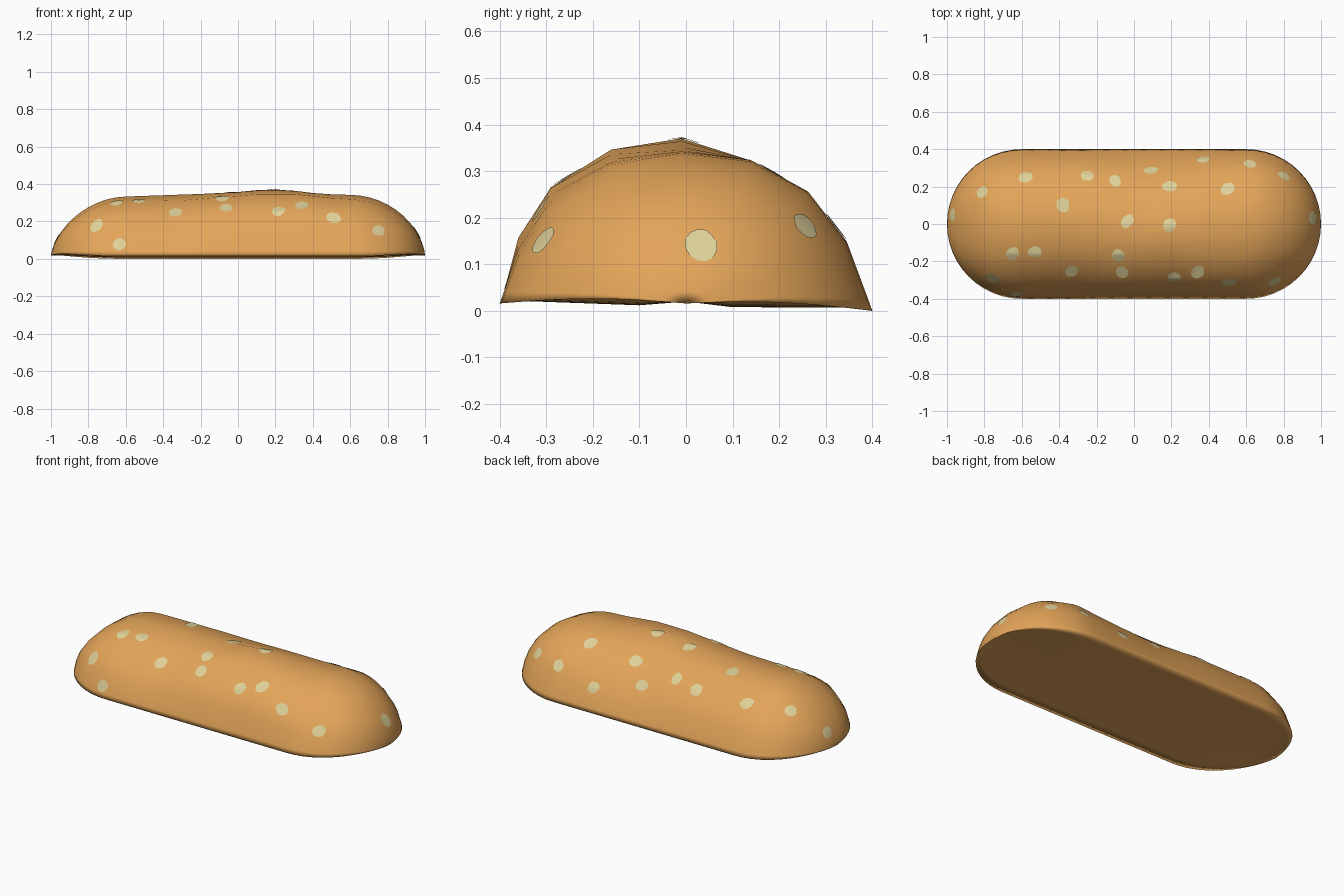
import bpy, bmesh, math, random
from mathutils import Vector
from mathutils.bvhtree import BVHTree

if "Cube" in bpy.data.objects:
    bpy.data.objects.remove(bpy.data.objects["Cube"])

random.seed(4)


def material(name, rgb):
    m = bpy.data.materials.new(name)
    m.diffuse_color = (*rgb, 1)
    m.use_nodes = True
    m.node_tree.nodes["Principled BSDF"].inputs["Base Color"].default_value = m.diffuse_color
    return m


crust = material("golden crust", (0.77, 0.375, 0.1))
cream = material("pale seed", (0.74, 0.64, 0.32))


def add_object(name, bm, mat):
    for f in bm.faces:
        f.smooth = True
    me = bpy.data.meshes.new(name)
    bm.to_mesh(me)
    me.materials.append(mat)
    ob = bpy.data.objects.new(name, me)
    bpy.context.collection.objects.link(ob)
    return ob


# cross-section of the bun: y, height, share of bulge, front droop, back droop
SECTION = [(-0.4, 0, 0, 0, 0), (-0.391, 0.025, 0, 0, 0), (-0.36, 0.15, 0, 1, 0),
           (-0.29, 0.257, 0.1, 1, 0), (-0.16, 0.317, 0.85, 0.35, 0), (-0.01, 0.331, 1, 0, 0),
           (0.14, 0.318, 0.15, 0, 0.15), (0.262, 0.255, 0.1, 0, 0.9), (0.345, 0.15, 0, 0, 1),
           (0.391, 0.025, 0, 0, 0), (0.4, 0, 0, 0, 0)]
# slightly hollow underside: y, height
UNDERSIDE = [(0.34, 0.006), (0.1, 0.002), (0, 0.012), (-0.1, 0.002), (-0.34, 0.006)]
# changes along the length: x, extra height
BULGE = [(-1, -0.015), (-0.6, -0.006), (-0.2, 0.008), (0, 0.018), (0.12, 0.03),
         (0.2, 0.031), (0.3, 0.025), (0.45, 0.007), (0.6, 0.003), (1, 0)]
FRONT_DROOP = [(-1, 0.03), (-0.75, 0.04), (-0.5, 0.05), (-0.3, 0.055), (-0.06, 0.02),
               (0.1, 0.018), (0.22, 0.025), (0.34, 0), (0.5, 0.022), (0.75, 0.05), (1, 0.04)]
BACK_DROOP = [(-1, 0), (-0.6, 0.018), (-0.2, 0.015), (0.09, 0.045), (0.37, 0.025),
              (0.62, 0), (1, 0.01)]


def along(curve, x):
    for (x0, b0), (x1, b1) in zip(curve, curve[1:]):
        if x <= x1:
            return b0 + (b1 - b0) * (x - x0) / (x1 - x0)
    return curve[-1][1]


# bun body: rings along x, narrowing to rounded ends
N_END = 12
ends = [0.6 + 0.4 * math.sin(math.pi / 2 * i / N_END) for i in range(N_END + 1)]
stations = [-x for x in reversed(ends)] + [-0.6 + 0.1 * i for i in range(1, 12)] + ends
bm = bmesh.new()
rings = []
for x in stations:
    s = math.sqrt(max(0, 1 - (max(0, abs(x) - 0.6) / 0.4) ** 2))
    lift = 0.008 * (1 - s) + 0.01 * math.sin(math.pi * s)
    rise = s ** (1.38 if x < 0 else 1.28)
    ring = []
    for y, h, share, front, back in SECTION:
        top = (h + share * along(BULGE, x) - front * along(FRONT_DROOP, x)
               - back * along(BACK_DROOP, x))
        ring.append(bm.verts.new((x, y * s, 0.008 - 0.02 * y * s + lift + top * rise)))
    for y, h in UNDERSIDE:
        ring.append(bm.verts.new((x, y * s, 0.008 - 0.02 * y * s + lift + h * s)))
    rings.append(ring)
n = len(rings[0])
for a, b in zip(rings, rings[1:]):
    for i in range(n):
        j = (i + 1) % n
        bm.faces.new((a[i], a[j], b[j], b[i]))
bmesh.ops.remove_doubles(bm, verts=bm.verts, dist=0.0005)
bmesh.ops.recalc_face_normals(bm, faces=bm.faces)
tree = BVHTree.FromBMesh(bm)
add_object("bun_top", bm, crust)
bm.free()

# seeds: thin irregular plates laid on the crust
SEEDS = [(-.81, .17), (-.58, .25), (-.25, .26), (-.10, .23), (.09, .285), (.19, .2),
         (.37, .345), (.62, .32), (.80, .255), (.50, .185), (-.38, .10), (-.035, .015),
         (.19, -.005), (-.65, -.16), (-.53, -.15), (-.085, -.17), (-.065, -.255),
         (-.335, -.25), (.215, -.285), (.34, -.255), (.51, -.31), (.75, -.305),
         (-.755, -.29), (-.635, -.375), (.955, .033), (-.97, .05)]
bm = bmesh.new()
for x, y in SEEDS:
    p, nrm, _, _ = tree.ray_cast(Vector((x, y, 1)), Vector((0, 0, -1)))
    if p is None:
        continue
    u = nrm.orthogonal().normalized()
    v = nrm.cross(u)
    turn, long = random.uniform(0, math.pi), random.uniform(0.036, 0.041)
    wide = random.uniform(0.031, 0.036)
    wobble = [random.uniform(0.92, 1.06) for _ in range(12)]

    def on_crust(r, k):
        a = math.tau * k / 12
        c, d = r * long * math.cos(a), r * wide * math.sin(a)
        q = p + u * (c * math.cos(turn) - d * math.sin(turn)) \
              + v * (c * math.sin(turn) + d * math.cos(turn))
        hit, hn, _, _ = tree.ray_cast(q + nrm * 0.1, -nrm)
        return bm.verts.new((hit if hit else q) + nrm * 0.003)

    centre = on_crust(0, 0)
    prev = None
    for r in (0.33, 0.67, 1):
        ring = [on_crust(r * wobble[k], k) for k in range(12)]
        for k in range(12):
            j = (k + 1) % 12
            if prev:
                bm.faces.new((prev[k], ring[k], ring[j], prev[j]))
            else:
                bm.faces.new((centre, ring[k], ring[j]))
        prev = ring
add_object("seeds", bm, cream)
bm.free()
